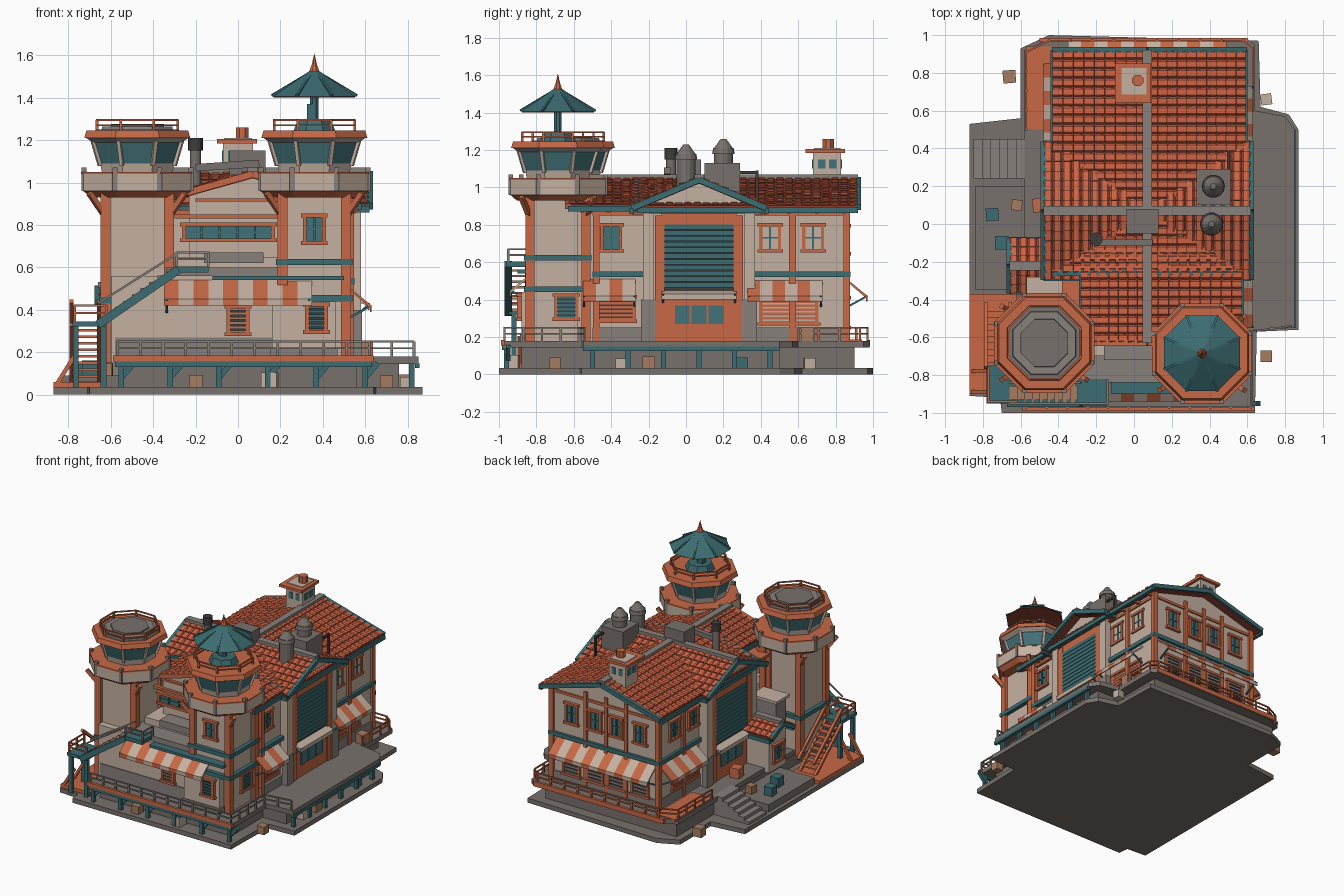
import bpy, bmesh, random
from math import radians, cos, sin, pi, hypot
from mathutils import Matrix, Vector
random.seed(4)
if "Cube" in bpy.data.objects:
    bpy.data.objects.remove(bpy.data.objects["Cube"], do_unlink=True)
ORANGE, TILE, DARK_TILE, CREAM, GRAY, DARK, TEAL, GLASS, WOOD, STONE = range(10)
COLOURS = {"burnt orange": (.57, .14, .06), "roof tile red": (.64, .13, .06), "dark tile": (.26, .05, .03),
           "plaster cream": (.56, .44, .36), "deck gray": (.19, .165, .15), "iron dark": (.05, .045, .042),
           "painted teal": (.045, .15, .165), "glass teal": (.055, .17, .19), "crate brown": (.38, .2, .12),
           "stone gray": (.25, .22, .2)}
for label, rgb in COLOURS.items():
    material = bpy.data.materials.new(label)
    material.use_nodes = True
    material.diffuse_color = (*rgb, 1)
    material.node_tree.nodes["Principled BSDF"].inputs["Base Color"].default_value = (*rgb, 1)
IDENTITY = Matrix.Identity(4)
UPRIGHT = Matrix.Rotation(radians(90), 4, 'X')
SIDEWAYS = Matrix(((0, 0, 1, 0), (1, 0, 0, 0), (0, 1, 0, 0), (0, 0, 0, 1)))
PARTS = {}
def part(name):
    global bm
    bm = PARTS[name] = bmesh.new()
def place(x, y, z=0, angle=0):  # wall frame: local x runs along the wall, local -y points outward
    return Matrix.Translation((x, y, z)) @ Matrix.Rotation(radians(angle), 4, 'Z')
def paint(verts, mat):
    for face in {f for v in verts for f in v.link_faces}:
        face.material_index = mat
def box(mat, *spans, frame=IDENTITY):  # each span is x1, x2, y1, y2, z1, z2
    for x1, x2, y1, y2, z1, z2 in spans:
        middle = Matrix.Translation(((x1 + x2) / 2, (y1 + y2) / 2, (z1 + z2) / 2))
        size = Matrix.Diagonal((x2 - x1, y2 - y1, z2 - z1, 1))
        paint(bmesh.ops.create_cube(bm, size=1, matrix=frame @ middle @ size)["verts"], mat)
def beam(mat, thick, *pairs, frame=IDENTITY):
    for a, b in pairs:
        a, b = frame @ Vector(a), frame @ Vector(b)
        turn = (b - a).to_track_quat('Z', 'Y').to_matrix().to_4x4()
        m = Matrix.Translation((a + b) / 2) @ turn @ Matrix.Diagonal((thick, thick, (b - a).length, 1))
        paint(bmesh.ops.create_cube(bm, size=1, matrix=m)["verts"], mat)
def drum(x, y, sides, *rings):  # each ring is colour, lower and upper radius, lower and upper height
    for mat, r1, r2, z1, z2 in rings:
        m = Matrix.Translation((x, y, (z1 + z2) / 2)) @ Matrix.Rotation(pi / sides, 4, 'Z')
        r1, r2 = r1 / cos(pi / sides), r2 / cos(pi / sides)
        paint(bmesh.ops.create_cone(bm, cap_ends=True, segments=sides, radius1=r1, radius2=r2, depth=z2 - z1, matrix=m)["verts"], mat)
def prism(outline, z1, z2, mat, frame=IDENTITY):
    low, high = [[bm.verts.new(frame @ Vector((x, y, z))) for x, y in outline] for z in (z1, z2)]
    bm.faces.new(low[::-1])
    bm.faces.new(high)
    for i in range(len(low)):
        bm.faces.new((low[i - 1], low[i], high[i], high[i - 1]))
    paint(low + high, mat)
def rail(points, z, height, mat):
    for (x1, y1), (x2, y2) in zip(points, points[1:]):
        beam(mat, .009, *[((x1, y1, z + height * k), (x2, y2, z + height * k)) for k in (.55, 1)])
        count = max(1, round(hypot(x2 - x1, y2 - y1) / .11))
        spots = [(x1 + (x2 - x1) * i / count, y1 + (y2 - y1) * i / count) for i in range(count + 1)]
        beam(mat, .012, *[((x, y, z), (x, y, z + height)) for x, y in spots])
def octagon(x, y, apothem):
    r = apothem / cos(pi / 8)
    return [(x + r * cos(pi / 8 + i * pi / 4), y + r * sin(pi / 8 + i * pi / 4)) for i in range(9)]
def wing(name, frame, left, right, y1, y2, pitch, ridge=1.04, over=.06, board=TEAL):
    part(name + "_walls")
    prism([(-left, .15), (right, .15), (right, ridge - pitch * right), (0, ridge), (-left, ridge - pitch * left)],
          -y2, -y1, CREAM, frame @ UPRIGHT)
    part(name + "_roof")
    start, end = y1 - over, y2 + over
    for side, half in ((-1, left + over), (1, right + over)):
        slope, normal = Vector((side, 0, -pitch)).normalized(), Vector((side * pitch, 0, 1)).normalized()
        out, foot = side * half, ridge - pitch * half
        prism([(0, ridge - .02), (0, ridge + .01), (out, foot + .01), (out, foot - .02)], -end, -start, DARK_TILE, frame @ UPRIGHT)
        rows, columns = round(half / .053), round((end - start) / .05)
        long, wide = half * hypot(1, pitch) / rows, (end - start) / columns
        arch = [(-wide * .47, 0), (-wide * .3, .008), (wide * .3, .008), (wide * .47, 0)]
        for i in range(rows * columns):
            at = Vector((0, start + (i % columns + .5) * wide, ridge)) + slope * long * (i // columns) + normal * .006
            tilt = slope * long * .92 + normal * random.uniform(.006, .012)
            tile = Matrix((Vector((0, 1, 0)), normal, tilt)).transposed().to_4x4()
            prism(arch, 0, 1, TILE, frame @ Matrix.Translation(at) @ tile)
        box(TEAL, (out - .012, out + .012, start, end, foot - .03, foot), frame=frame)
        beam(board, .032, *[((0, y, ridge), (out, y, foot)) for y in (start, end)], frame=frame)
        ends = [start + (k + .5) * wide * 3 for k in range(columns // 3)]
        box(ORANGE, *[(out - side * .07, out, y - .01, y + .01, foot - .035, foot - .01) for y in ends], frame=frame)
    box(STONE, (-.025, .025, start, end, ridge, ridge + .03), frame=frame)
def window(frame, w, h, slat=None, panes=2):
    w, h = w / 2, h / 2
    box(GLASS if slat is None else DARK, (-w, w, -.006, .01, -h, h), frame=frame)
    for s in (-1, 1):
        box(ORANGE, (s * w - .009, s * w + .009, -.018, .01, -h, h), (-w - .018, w + .018, -.022, .01, s * h - .009, s * h + .009), frame=frame)
    if slat is None:
        bars = [-w + i * w * 2 / panes for i in range(1, panes)]
        box(TEAL, (-w, w, -.013, 0, -.004, .004), *[(x - .005, x + .005, -.014, 0, -h, h) for x in bars], frame=frame)
    else:
        box(slat, *[(-w, w, -.014, 0, h * (i / 3 - .95), h * (i / 3 - .74)) for i in range(6)], frame=frame)
def awning(frame, width, out=.11, drop=.09, mats=(ORANGE, CREAM)):
    count = max(3, round(width / .07))
    profile = [(0, 0), (-out, -drop), (-out, -drop - .03), (-out + .008, -drop - .03), (-out + .008, -drop - .01), (0, -.012)]
    for i in range(count):
        prism(profile, width * (i / count - .5), width * ((i + 1) / count - .5), mats[i % 2], frame @ SIDEWAYS)
    beam(TEAL, .01, *[((s * width, 0, -drop - .06), (s * width, -out, -drop)) for s in (-.48, .48)], frame=frame)
# Ground slab, stone base, decks and railings
part("ground_and_decks")
prism([(-.7, -1), (.64, -1), (.65, -.57), (.87, -.56), (.87, .5), (.82, .58), (.67, .62), (.66, .97), (-.45, 1),
       (-.6, .93), (-.6, .56), (-.87, .53), (-.87, -.91), (-.71, -.92)], 0, .035, GRAY)
prism([(-.58, -.98), (.63, -.98), (.63, -.56), (.85, -.55), (.85, .5), (.8, .57), (.64, .6), (.64, .95), (.6, .98),
       (-.45, .98), (-.58, .92)], .145, .18, GRAY)
box(GRAY, (-.55, .56, -.88, .9, .03, .15), (.5, .76, -.5, .5, .03, .15), (-.84, -.55, -.35, .2, .03, .09))
box(STONE, *[(-.85 + i * .045, -.55, .24, .45, .03, .055 + i * .025) for i in range(6)])
box(ORANGE, (-.57, -.4, .5, .94, .17, .186), (-.59, .64, -.99, -.97, .155, .185), (-.5, .6, .965, .985, .15, .185))
box(TEAL, (-.58, .63, -.985, -.96, .13, .155), (.835, .856, -.55, .5, .125, .15))
for i in range(6):
    x, y = -.55 + i * .23, -.5 + i * .19
    beam(TEAL, .026, ((x, -.96, .03), (x, -.96, .15)), ((x, -.95, .08), (x + .06, -.95, .15)), ((.82, y, .03), (.82, y, .15)))
rail([(-.57, -.97), (.62, -.97), (.62, -.57), (.83, -.54)], .18, .07, STONE)
rail([(.63, .6), (.63, .93), (.58, .97), (-.45, .97), (-.57, .91), (-.57, .5)], .18, .07, ORANGE)
# Building wings, porch and the low block between the towers
CROSS = place(.07, .07, 0, 90)
wing("main_wing", place(.07, 0), .44, .46, -.2, .86, .28)
wing("front_wing", place(.07, 0), .3, .45, -.58, -.2, .28, over=.05, board=ORANGE)
wing("cross_wing", CROSS, .3, .3, -.49, .49, .42)
wing("side_porch", place(-.36, -.22, 0, -90), .1, .1, -.26, 0, .5, ridge=.5, over=.04)
part("front_block")
box(CREAM, (-.6, .2, -.83, -.5, .15, .56), (.16, .46, -.88, -.6, .15, .44), (-.3, .2, -.7, -.5, .6, .65), (-.57, -.35, -.44, -.28, .6, .62))
box(STONE, (-.34, .22, -.84, -.5, .56, .6), (-.58, .2, -.837, -.5, .15, .27), (.15, .47, -.887, -.6, .15, .22),
    (-.55, -.37, -.42, -.3, .4, .6), (-.16, .12, -.72, -.6, .62, .67))
box(TEAL, (-.12, .5, -.9, -.79, .54, .56))
# Timber frame, plinth and belt beams on every wall
part("wall_trim")
box(STONE, (-.38, .54, -.5, .87, .15, .25))
box(TEAL, (-.39, .55, -.5, .88, .52, .55))
box(ORANGE, (-.38, .54, -.5, .87, .85, .87), (-.3, .24, -.6, -.57, .83, .85), (-.2, .3, -.6, -.57, .91, .925))
box(ORANGE, *[(x - .018, x + .018, y - .018, y + .018, .15, .9) for x in (-.37, .53) for y in (-.48, .32, .57, .86)])
box(ORANGE, *[(x - .013, x + .013, .85, .875, .2, .92) for x in (-.1, .07, .24)])
# Shutter bays on both ends of the cross wing
part("shutter_bays")
for angle in (0, 180):
    bay = CROSS @ Matrix.Rotation(radians(angle), 4, 'Z') @ Matrix.Translation((0, -.49, 0))
    for s in (-1, 1):
        box(CREAM, (s * .24, s * .3, -.02, .02, .4, .88), frame=bay)
        box(STONE, (s * .23, s * .31, -.025, .02, .15, .4), frame=bay)
        box(ORANGE, (s * .185, s * .235, -.018, .01, .18, .85), frame=bay)
    box(TEAL, (-.3, .3, -.025, .01, .86, .885), *[(-.185, .185, -.016, 0, .465 + i * .031, .492 + i * .031) for i in range(11)], frame=bay)
    box(ORANGE, (-.2, .2, -.012, .01, .8, .86), (-.19, .19, -.012, .01, .18, .43), frame=bay)
    box(DARK, (-.185, .185, -.006, .01, .44, .8), frame=bay)
    box(GLASS, *[(x - .04, x + .04, -.018, 0, .27, .37) for x in (-.09, 0, .09)], frame=bay)
    awning(bay @ Matrix.Translation((0, 0, .45)), .4, .06, .02, (CREAM, CREAM))
part("windows_and_awnings")
for x, angle, rows in ((.52, 90, (-.4, .45, .68)), (-.37, -90, (.45, .68))):
    window(place(x, .55, .335, angle), .3, .13, ORANGE)
    for y in rows:
        window(place(x, y, .73, angle), .1, .14)
for x in (-.22, -.02, .16, .36):
    window(place(x, .86, .72, 180), .09, .15)
    window(place(x, .86, .33, 180), .13, .16, STONE)
for x, y, z, angle, w, slat in ((0, -.837, .35, 0, .09, WOOD), (.37, -.885, .36, 0, .09, TEAL), (.36, -.835, .78, 0, .09, None),
                                (.51, -.64, .36, 90, .11, TEAL), (.52, -.38, .35, 90, .2, ORANGE), (-.62, -.22, .28, -90, .1, None)):
    window(place(x, y, z, angle), w, .13, slat)
window(place(-.045, -.58, .765), .42, .075, None, 5)
for x, y, z, angle, width in ((0, -.83, .54, 0, .7), (.52, -.41, .51, 90, .28), (.52, .53, .51, 90, .4), (.07, .86, .51, 180, .84), (-.37, .63, .51, -90, .44)):
    awning(place(x, y, z, angle), width)
# Towers with octagonal lookout cabins
def tower(name, x, y, belts):
    part(name)
    box(CREAM, (x - .15, x + .15, y - .15, y + .15, .15, .96))
    for sx, sy in ((-.15, -.15), (-.15, .15), (.15, -.15), (.15, .15)):
        box(ORANGE, (x + sx - .024, x + sx + .024, y + sy - .024, y + sy + .024, .15, .95))
        beam(ORANGE, .025, ((x + sx, y + sy, .84), (x + sx * 1.5, y + sy * 1.3, .95)))
    box(TEAL, *[(x - .18, x + .18, y - .18, y + .18, z, z + .03) for z in belts])
    drum(x, y, 8, (ORANGE, .22, .26, .93, .965), (CREAM, .262, .262, .96, 1.04), (ORANGE, .265, .265, 1.04, 1.05), (CREAM, .165, .175, 1.04, 1.09),
         (GLASS, .172, .207, 1.08, 1.195), (CREAM, .21, .24, 1.19, 1.21), (ORANGE, .25, .24, 1.21, 1.245))
    for low, high, post in zip(octagon(x, y, .175), octagon(x, y, .21), octagon(x, y, .252)):
        beam(CREAM, .018, ((*low, 1.08), (*high, 1.2)))
        beam(STONE, .024, ((*post, .96), (*post, 1.07)))
    rail(octagon(x, y, .19), 1.24, .055, ORANGE)
tower("flat_tower", -.475, -.63, (.43,))
drum(-.475, -.63, 8, (GRAY, .2, .195, 1.24, 1.25), (STONE, .17, .165, 1.24, 1.265), (GRAY, .13, .125, 1.24, 1.275))
X, Y = .36, -.685
tower("canopy_tower", X, Y, (.44, .61))
drum(X, Y, 8, (TEAL, .1, .08, 1.24, 1.29), (TEAL, .02, .02, 1.28, 1.5), (DARK_TILE, .192, .192, 1.4, 1.406), (TEAL, .2, .025, 1.405, 1.525),
     (ORANGE, .025, .015, 1.52, 1.55), (ORANGE, .016, 0, 1.54, 1.61))
box(TEAL, (X - .035, X, Y - .02, Y + .02, 1.28, 1.37))
beam(TEAL, .012, *[((X, Y, 1.53), (x, y, 1.41)) for x, y in octagon(X, Y, .2)])
# Outside stair in two flights
part("outside_stair")
for i in range(9):
    box(ORANGE, (-.78, -.66, -.47 - i * .033, -.43 - i * .033, .05 + i * .031, .062 + i * .031))
    box(WOOD, (-.66 + i * .04, -.62 + i * .04, -.95, -.84, .34 + i * .03, .352 + i * .03))
for x in (-.785, -.655):
    beam(ORANGE, .02, ((x, -.42, .04), (x, -.76, .33)), ((x, -.42, .15), (x, -.76, .44)))
    beam(TEAL, .028, *[((x + .02, y, .03), (x + .02, y, .34)) for y in (-.77, -.92)])
for y in (-.95, -.84):
    beam(TEAL, .04, ((-.66, y, .33), (-.28, y, .59)))
    beam(STONE, .01, ((-.66, y, .43), (-.28, y, .67)))
    beam(ORANGE, .02, ((-.86, y + .06, .04), (-.76, y + .06, .2)))
box(TEAL, (-.78, -.62, -.95, -.75, .32, .345), (-.3, -.14, -.96, -.82, .575, .605))
rail([(-.62, -.94), (-.77, -.94), (-.77, -.76)], .34, .08, ORANGE)
rail([(-.29, -.95), (-.14, -.95), (-.14, -.83)], .6, .07, STONE)
box(ORANGE, (-.87, -.62, -.9, -.37, .03, .06))
# Roof machinery and chimneys
part("roof_machinery")
box(GRAY, (-.04, .13, -.05, .08, 1.02, 1.15), (.33, .51, .1, .29, .95, 1.13))
for x, y, z in ((.42, .2, 1.13), (.41, 0, 1.1)):
    drum(x, y, 14, (GRAY, .05, .05, .95, z + .05), (GRAY, .06, .055, z + .05, z + .08), (GRAY, .05, .015, z + .08, z + .13))
drum(-.2, -.08, 14, (GRAY, .026, .026, .95, 1.2), (DARK, .034, .034, 1.15, 1.21))
beam(GRAY, .035, ((-.2, -.1, 1.07), (.1, -.1, 1.09)))
beam(DARK, .016, ((.5, .28, 1.08), (.5, .38, 1.08)), ((.5, .38, .93), (.5, .38, 1.09)))
box(CREAM, (-.07, .07, .68, .83, .97, 1.19), (-.065, .065, .685, .825, 1.2, 1.21))
box(ORANGE, (-.1, .09, .64, .85, 1.185, 1.205))
box(GLASS, *[(s * .05 - .016, s * .05 + .016, .675, .835, 1.1, 1.15) for s in (-.6, .6)], *[(-.075, .075, y, y + .04, 1.1, 1.15) for y in (.705, .765)])
drum(.02, .76, 8, (ORANGE, .03, .03, 1.2, 1.26))
part("crates")
for x, y, z, mat in ((.7, -.7, .03, WOOD), (.6, .65, .18, WOOD), (.7, .66, .03, CREAM), (-.66, .78, .03, WOOD), (-.7, -.1, .09, TEAL),
                     (-.62, .1, .09, WOOD), (-.75, .05, .09, TEAL), (-.5, .1, .18, ORANGE), (-.2, -.93, .03, WOOD), (.15, -.93, .03, CREAM),
                     (.79, .3, .03, TEAL), (.79, -.2, .03, WOOD), (.79, -.35, .03, CREAM)):
    s = random.uniform(.025, .038)
    box(mat, (-s, s, -s, s, 0, s * 2), frame=place(x, y, z, random.uniform(-9, 9)))
# Turn every part into an object
for name, bm in PARTS.items():
    bmesh.ops.recalc_face_normals(bm, faces=bm.faces)
    mesh = bpy.data.meshes.new(name)
    bm.to_mesh(mesh)
    for label in COLOURS:
        mesh.materials.append(bpy.data.materials[label])
    bpy.context.collection.objects.link(bpy.data.objects.new(name, mesh))
